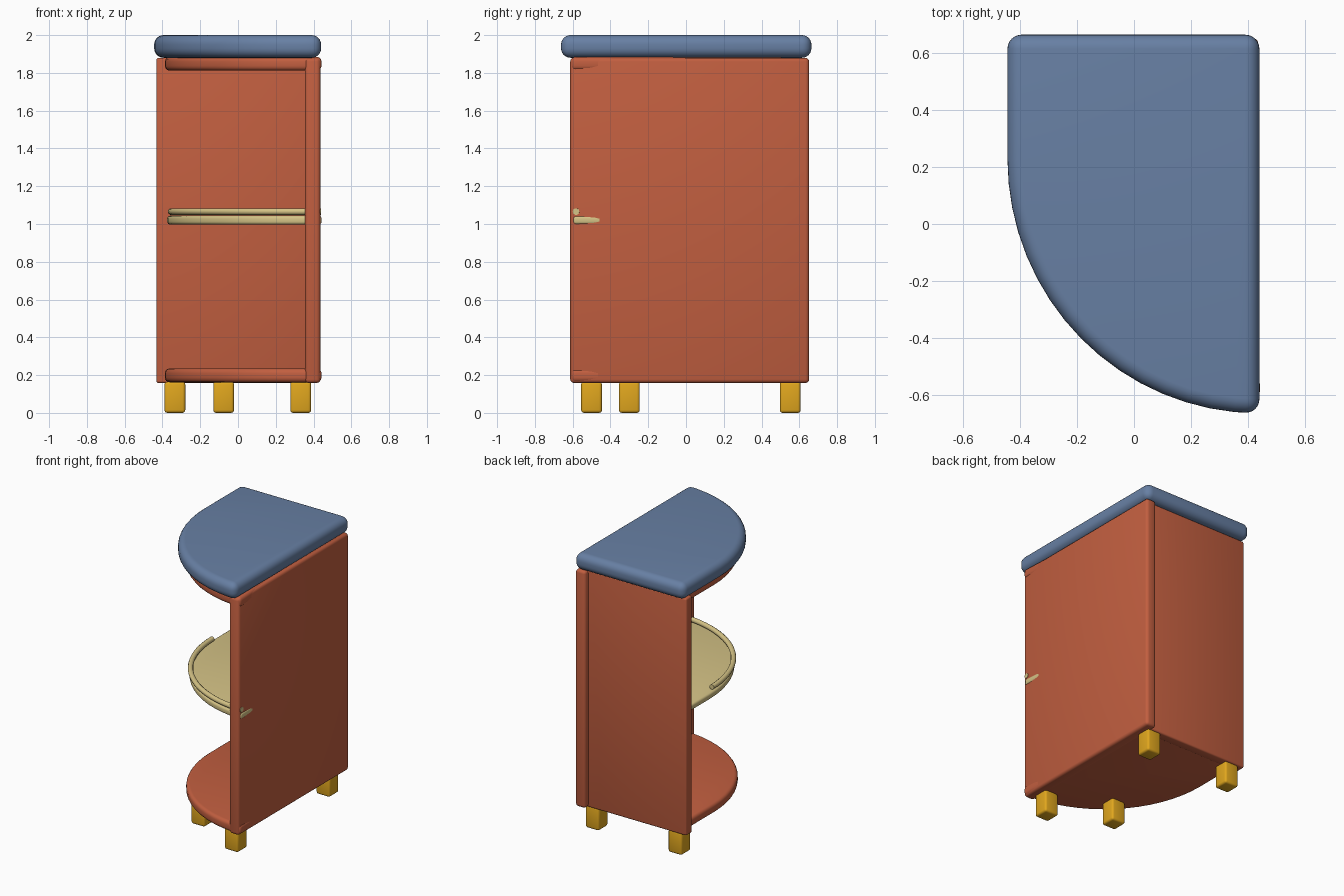
import bpy, bmesh, math

if "Cube" in bpy.data.objects:
    bpy.data.objects.remove(bpy.data.objects["Cube"])


def material(name, rgb):
    m = bpy.data.materials.new(name)
    m.diffuse_color = (*rgb, 1)
    m.use_nodes = True
    m.node_tree.nodes["Principled BSDF"].inputs["Base Color"].default_value = m.diffuse_color
    return m


BLUE = material("slate blue", (0.137, 0.215, 0.37))
RED = material("terracotta", (0.54, 0.114, 0.051))
TAN = material("pale tan", (0.67, 0.55, 0.24))
GOLD = material("gold", (0.75, 0.385, 0.013))


def activate(ob):
    bpy.ops.object.select_all(action='DESELECT')
    ob.select_set(True)
    bpy.context.view_layer.objects.active = ob


def prism(name, outline, z0, z1, mat, bevel, segments=4):
    """Extrude a flat outline from z0 to z1 and round its edges."""
    bm = bmesh.new()
    face = bm.faces.new([bm.verts.new((x, y, z0)) for x, y in outline])
    ext = bmesh.ops.extrude_face_region(bm, geom=[face])
    for v in ext["geom"]:
        if isinstance(v, bmesh.types.BMVert):
            v.co.z = z1
    bmesh.ops.recalc_face_normals(bm, faces=bm.faces)
    me = bpy.data.meshes.new(name)
    bm.to_mesh(me)
    bm.free()
    me.materials.append(mat)
    ob = bpy.data.objects.new(name, me)
    bpy.context.collection.objects.link(ob)
    mod = ob.modifiers.new("round", 'BEVEL')
    mod.width = bevel
    mod.segments = segments
    mod.limit_method = 'ANGLE'
    activate(ob)
    bpy.ops.object.modifier_apply(modifier="round")
    bpy.ops.object.shade_smooth_by_angle(angle=math.radians(35))
    return ob


def box(name, x0, x1, y0, y1, z0, z1, mat, bevel):
    return prism(name, [(x0, y0), (x1, y0), (x1, y1), (x0, y1)], z0, z1, mat, bevel, 3)


def arc(cx, cy, rx, ry, n=16):
    """Quarter ellipse from the left side round to the front."""
    return [(cx - rx * math.cos(t), cy - ry * math.sin(t))
            for t in (math.pi / 2 * i / n for i in range(n + 1))]


# Rounded worktop
prism("worktop", arc(0.44, 0.23, 0.884, 0.894) + [(0.44, 0.664), (-0.444, 0.664)],
      1.88, 2.0, BLUE, 0.05, 6)

# Side and back panels; the back sits slightly inside the side panel
box("side_panel", 0.355, 0.436, -0.613, 0.652, 0.158, 1.88, RED, 0.02)
box("back_panel", -0.432, 0.37, 0.545, 0.615, 0.158, 1.88, RED, 0.012)


# Quarter-round shelves, their front corner just breaking through the side panel
def shelf(name, z0, z1, mat, rx, cy, front, bevel):
    outline = arc(0.443, cy, rx, cy - front) + [(0.428, -0.3), (0.40, 0.57), (0.443 - rx, 0.57)]
    prism(name, outline, z0, z1, mat, bevel)


shelf("bottom_shelf", 0.162, 0.235, RED, 0.830, 0.22, -0.61, 0.025)
shelf("top_shelf", 1.812, 1.885, RED, 0.830, 0.22, -0.61, 0.025)
shelf("middle_shelf", 0.997, 1.044, TAN, 0.818, 0.26, -0.598, 0.016)

# Guard rail along the curved edge of the middle shelf
cu = bpy.data.curves.new("guard_rail", 'CURVE')
cu.dimensions = '3D'
cu.bevel_depth = 0.018
cu.bevel_resolution = 3
cu.use_fill_caps = True
pts = arc(0.439, 0.21, 0.793, 0.792, 24)
sp = cu.splines.new('POLY')
sp.points.add(len(pts) - 1)
for p, (x, y) in zip(sp.points, pts):
    p.co = (x, y, 1.066, 1)
cu.materials.append(TAN)
rail = bpy.data.objects.new("guard_rail", cu)
bpy.context.collection.objects.link(rail)
activate(rail)
bpy.ops.object.convert(target='MESH')
bpy.ops.object.shade_smooth_by_angle(angle=math.radians(50))

# Square feet
feet = {"front_right_foot": (0.332, -0.5), "front_middle_foot": (-0.076, -0.3),
        "back_right_foot": (0.332, 0.552), "back_left_foot": (-0.334, 0.552)}
for name, (x, y) in feet.items():
    box(name, x - 0.055, x + 0.055, y - 0.055, y + 0.055, 0, 0.165, GOLD, 0.015)
